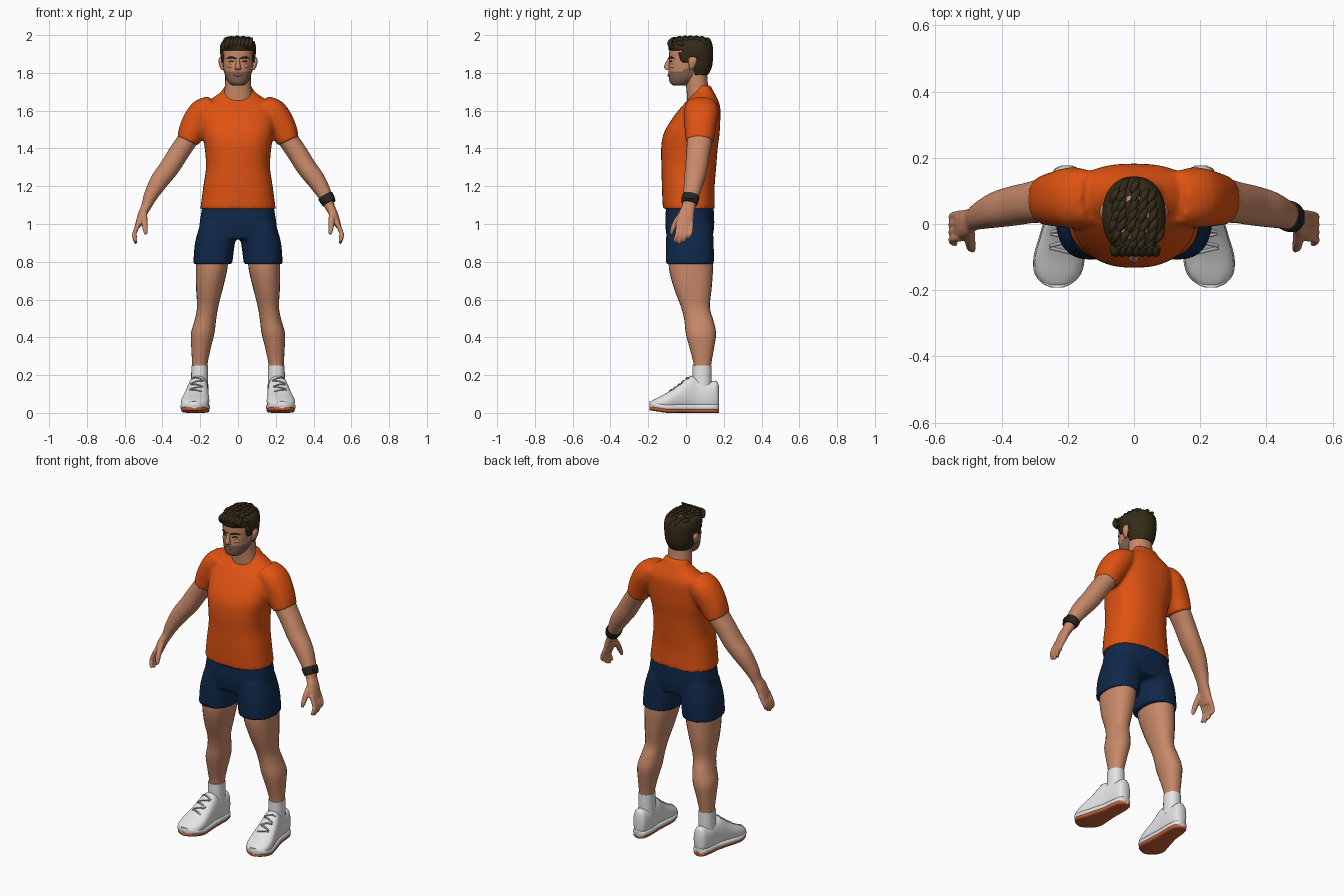
import bpy, bmesh, math, random
from mathutils import Vector
from mathutils.bvhtree import BVHTree

cube = bpy.data.objects.get("Cube")
if cube:
    bpy.data.objects.remove(cube)
random.seed(4)
X, Y, Z = Vector((1, 0, 0)), Vector((0, 1, 0)), Vector((0, 0, 1))


def material(name, *rgb):
    m = bpy.data.materials.new(name)
    m.use_nodes = True
    m.diffuse_color = (*rgb, 1)
    m.node_tree.nodes["Principled BSDF"].inputs["Base Color"].default_value = (*rgb, 1)
    return m


SKIN = material("skin", .58, .25, .14)
STUBBLE = material("stubble", .25, .13, .085)
LIPS = material("lips", .36, .13, .085)
HAIR = material("dark brown hair", .035, .024, .009)
ORANGE = material("orange cloth", .74, .085, .006)
NAVY = material("navy cloth", .005, .021, .068)
WHITE = material("white", .78, .78, .78)
GREY = material("lace grey", .45, .45, .46)
SOLE = material("orange rubber", .6, .12, .04)
BLACK = material("watch black", .02, .018, .014)


def spline(rings, steps):
    """Catmull-Rom through the rings."""
    out = []
    for i in range(len(rings) - 1):
        a, b, c, d = (rings[max(0, min(len(rings) - 1, i + k))] for k in (-1, 0, 1, 2))
        for s in range(steps):
            t = s / steps
            out.append([q + .5 * t * (r - p + t * (2*p - 5*q + 4*r - w + t * (3*(q - r) + w - p)))
                        for p, q, r, w in zip(a, b, c, d)])
    return out + [list(rings[-1])]


def loft(bm, rings, side=1, axis=None, ref=Y, power=2.2, sides=24, steps=4):
    """Skin rings of (x, y, z, half width, half depth); side=-1 mirrors them."""
    rings = spline(rings, steps)
    pts = [Vector((side * r[0], r[1], r[2])) for r in rings]
    loops = []
    for i, r in enumerate(rings):
        t = axis or (pts[min(i + 1, len(pts) - 1)] - pts[max(i - 1, 0)]).normalized()
        v = (ref - t * ref.dot(t)).normalized()
        u = v.cross(t)
        loop = []
        for k in range(sides):
            c, s = math.cos(math.tau * k / sides), math.sin(math.tau * k / sides)
            c = math.copysign(abs(c) ** (2 / power), c)
            s = math.copysign(abs(s) ** (2 / power), s)
            loop.append(bm.verts.new(pts[i] + u * c * r[3] + v * s * r[4]))
        loops.append(loop)
    for a, b in zip(loops, loops[1:]):
        for k in range(sides):
            j = (k + 1) % sides
            bm.faces.new((a[k], a[j], b[j], b[k]))
    bm.faces.new(loops[0])
    bm.faces.new(loops[-1])


def upright(bm, rings, power=2.2, sides=32):
    """Loft from centred rings of (z, y, half width, half depth)."""
    loft(bm, [(0, y, z, rx, ry) for z, y, rx, ry in rings], axis=Z, power=power, sides=sides)


def finish(bm, name, *mats, voxel=0, smooth=4):
    bmesh.ops.recalc_face_normals(bm, faces=bm.faces[:])
    for f in bm.faces:
        f.smooth = True
    me = bpy.data.meshes.new(name)
    bm.to_mesh(me)
    bm.free()
    me.set_sharp_from_angle(angle=math.radians(50))
    for m in mats:
        me.materials.append(m)
    ob = bpy.data.objects.new(name, me)
    bpy.context.collection.objects.link(ob)
    if voxel:
        mod = ob.modifiers.new("blend", 'REMESH')
        mod.mode, mod.voxel_size, mod.use_smooth_shade = 'VOXEL', voxel, True
        mod = ob.modifiers.new("soften", 'SMOOTH')
        mod.factor, mod.iterations = .5, smooth
    return ob


# Shirt: torso and sleeves blended into one skin
bm = bmesh.new()
upright(bm, [(1.08, .015, .2, .138), (1.2, .012, .184, .14), (1.3, .015, .17, .145),
             (1.4, .018, .176, .15), (1.48, .03, .19, .148), (1.56, .055, .195, .127),
             (1.62, .078, .185, .103), (1.66, .09, .145, .078), (1.7, .092, .09, .055),
             (1.735, .095, .07, .035)], power=2.4)
for s in (1, -1):
    loft(bm, [(.13, .08, 1.635, .05, .08), (.185, .08, 1.59, .076, .092),
              (.235, .075, 1.51, .074, .083), (.267, .072, 1.437, .06, .075)], s)
finish(bm, "shirt", ORANGE, voxel=.009, smooth=8)

# Shorts
bm = bmesh.new()
upright(bm, [(1.1, .02, .188, .125), (1.0, .02, .204, .13), (.92, .02, .205, .12)], power=2.5)
for s in (1, -1):
    loft(bm, [(.1, .02, 1.0, .1, .12), (.122, .02, .9, .106, .127),
              (.134, .02, .787, .103, .128)], s, axis=Z, power=2.4)
finish(bm, "shorts", NAVY, voxel=.009, smooth=5)

# Neck
bm = bmesh.new()
upright(bm, [(1.6, .08, .085, .07), (1.68, .067, .075, .062), (1.74, .058, .068, .058),
             (1.83, .05, .068, .06)])
finish(bm, "neck", SKIN)

# Head with stubble on the jaw
bm = bmesh.new()
upright(bm, [(1.733, -.035, .03, .03), (1.745, -.027, .047, .056), (1.775, -.008, .065, .083),
             (1.82, .008, .076, .1), (1.865, .013, .081, .102), (1.92, .02, .083, .108),
             (1.96, .02, .072, .095), (1.985, .02, .045, .065)])
for f in bm.faces:
    c = f.calc_center_median()
    if c.y < .045 and c.z < 1.805 + max(0, c.y + .03) * .5:
        f.material_index = 1
skull = BVHTree.FromBMesh(bm)
finish(bm, "head", SKIN, STUBBLE)


def on_face(x, z, out=0):
    hit = skull.ray_cast(Vector((x, -1, z)), Y)[0]
    return (x, hit.y - out, z)


# Nose
bm = bmesh.new()
loft(bm, [(0, -.085, 1.88, .008, .008), (0, -.096, 1.855, .01, .012),
          (0, -.101, 1.83, .015, .016), (0, -.093, 1.815, .016, .012)], axis=Z, sides=12)
finish(bm, "nose", SKIN)

# Brow ridges, eyebrows, eyes, ears
for s, label in ((1, "left"), (-1, "right")):
    for name, mat, z, r, x0, x1, lift in (("eyebrow", HAIR, 1.88, .006, .014, .06, .003),
                                          ("eye", HAIR, 1.861, .004, .022, .05, 0),
                                          ("cheek", SKIN, 1.835, .013, .028, .056, -.009)):
        bm = bmesh.new()
        xm = (x0 + x1) / 2
        loft(bm, [(*on_face(x, z + dz, lift), w, w) for x, dz, w in
                  ((x0, -.003, r * .6), (xm, .002, r), (x1, -.003, r * .4))], s, ref=Z, sides=10)
        finish(bm, label + "_" + name, mat)
    bm = bmesh.new()
    loft(bm, [(.08, .027, 1.815, .006, .008), (.087, .032, 1.835, .011, .016),
              (.092, .036, 1.865, .012, .023), (.09, .036, 1.885, .006, .014)], s, axis=Z, sides=12)
    finish(bm, label + "_ear", SKIN)

# Mouth
bm = bmesh.new()
loft(bm, [(*on_face(x, 1.788, -.001), r, r) for x, r in ((-.027, .002), (0, .007), (.027, .002))],
     ref=Z, sides=10)
finish(bm, "mouth", LIPS)

# Hair shell trimmed along the hairline
bm = bmesh.new()
upright(bm, [(1.79, .047, .068, .07), (1.83, .04, .083, .097), (1.88, .032, .091, .111),
             (1.93, .025, .096, .118), (1.963, .022, .086, .11), (1.981, .022, .06, .08),
             (1.987, .02, .02, .03)])
scalp = BVHTree.FromBMesh(bm)


def below_hairline(c):
    line = 1.918 if c.y < -.03 else 1.85 if c.y < .015 else 1.885 if c.y < .05 else 0
    return c.z < line


bmesh.ops.delete(bm, geom=[f for f in bm.faces if below_hairline(f.calc_center_median())],
                 context='FACES')
hair = finish(bm, "hair", HAIR)
mod = hair.modifiers.new("thickness", 'SOLIDIFY')
mod.thickness, mod.offset = .012, -1

# Swept locks on top of the hair
bm = bmesh.new()
for row in range(7):
    for col in range(6):
        x = -.07 + .028 * col + random.uniform(-.008, .008)
        y = -.085 + .03 * row
        path = []
        for k, r in enumerate((.006, .014, .003)):
            hit = scalp.ray_cast(Vector((x + .012 * k, y + .022 * k, 3)), -Z)[0]
            if hit and hit.z > 1.9:
                path.append((*(hit - Z * (.003 if k == 1 else .001)), r, r * .9))
        if len(path) == 3:
            loft(bm, path, ref=X, sides=8, steps=3)
# Raised fringe
for col in range(7):
    x = -.06 + .02 * col
    loft(bm, [(x, -.07, 1.93, .012, .012), (x + .005, -.086, 1.958, .015, .014),
              (x + .014, -.07, 1.984, .006, .006)], sides=8, steps=3)
finish(bm, "hair_locks", HAIR)

for s, label in ((1, "left"), (-1, "right")):
    # Arm, palm, fingers and thumb
    bm = bmesh.new()
    loft(bm, [(.21, .078, 1.55, .06, .07), (.265, .072, 1.45, .054, .068),
              (.315, .064, 1.375, .054, .062), (.362, .055, 1.3, .053, .06),
              (.415, .043, 1.23, .049, .054), (.462, .026, 1.15, .037, .042),
              (.487, .014, 1.09, .026, .035), (.507, .002, 1.05, .023, .042),
              (.53, -.006, .99, .016, .043)], s)
    for i in range(4):
        y, tip = .029 - .023 * i, (.03, .008, 0, .008)[i]
        loft(bm, [(.522, y, 1.01, .013, .013), (.547, y - .005, .955, .012, .012),
                  (.547, y - .014, .922 + tip / 2, .011, .011),
                  (.538, y - .02, .897 + tip, .008, .008)], s, sides=12)
    loft(bm, [(.497, -.015, 1.06, .016, .018), (.495, -.05, 1.015, .016, .016),
              (.492, -.07, .975, .014, .013), (.487, -.079, .945, .008, .008)], s, sides=12)
    finish(bm, label + "_arm", SKIN, voxel=.005, smooth=3)

    # Leg
    bm = bmesh.new()
    loft(bm, [(.137, .025, .88, .085, .112), (.139, .026, .77, .084, .117),
              (.151, .036, .66, .071, .1), (.161, .05, .56, .056, .076),
              (.173, .068, .49, .057, .077), (.187, .079, .42, .062, .08),
              (.196, .084, .34, .051, .064), (.202, .087, .26, .041, .047),
              (.203, .087, .2, .04, .045)], s, axis=Z)
    finish(bm, label + "_leg", SKIN)

    # Sock
    bm = bmesh.new()
    loft(bm, [(.203, .085, z, r, r + .006) for z, r in ((.12, .046), (.18, .045), (.25, .044))],
         s, axis=Z)
    finish(bm, label + "_sock", WHITE)

    # Shoe upper, midsole and outsole share the same stations along the foot
    foot = [(.203, .176, .088, .016, .04), (.203, .163, .092, .037, .076),
            (.204, .12, .088, .047, .08), (.207, .06, .097, .05, .09),
            (.212, .02, .102, .055, .092), (.219, -.04, .08, .065, .067),
            (.226, -.1, .06, .074, .047), (.23, -.15, .048, .067, .033),
            (.232, -.18, .043, .042, .021), (.232, -.192, .042, .016, .01)]
    bm = bmesh.new()
    loft(bm, foot, s, axis=Y, ref=Z, power=2.5)
    upper = BVHTree.FromBMesh(bm)
    finish(bm, label + "_shoe_upper", WHITE)
    for name, mat, z, h, grow in (("midsole", WHITE, .03, .018, 1.05), ("outsole", SOLE, .013, .013, 1)):
        bm = bmesh.new()
        loft(bm, [(x, y, z + max(0, -y - .1) * .15, w * grow, h) for x, y, _, w, _ in foot],
             s, axis=Y, ref=Z, power=3.5)
        finish(bm, label + "_" + name, mat)

    # Laces
    bm = bmesh.new()
    for i in range(5):
        y, cx, path = .005 - .021 * i, .214 + .0025 * i, []
        for k in range(-2, 3):
            hit = upper.ray_cast(Vector((s * (cx + .016 * k), y + .004 * k * (-1) ** i, 1)), -Z)[0]
            path.append((s * hit.x, hit.y, hit.z + .001, .005, .004))
        loft(bm, path, s, ref=Z, sides=8, steps=2)
    finish(bm, label + "_laces", GREY)

# Wristwatch on the left arm
bm = bmesh.new()
loft(bm, [(.463, .026, 1.148, .042, .046), (.474, .021, 1.128, .041, .046),
          (.483, .017, 1.109, .036, .042)])
loft(bm, [(.497, .02, 1.142, .016, .024), (.509, .02, 1.148, .015, .022)], power=5)
finish(bm, "wristwatch", BLACK)
